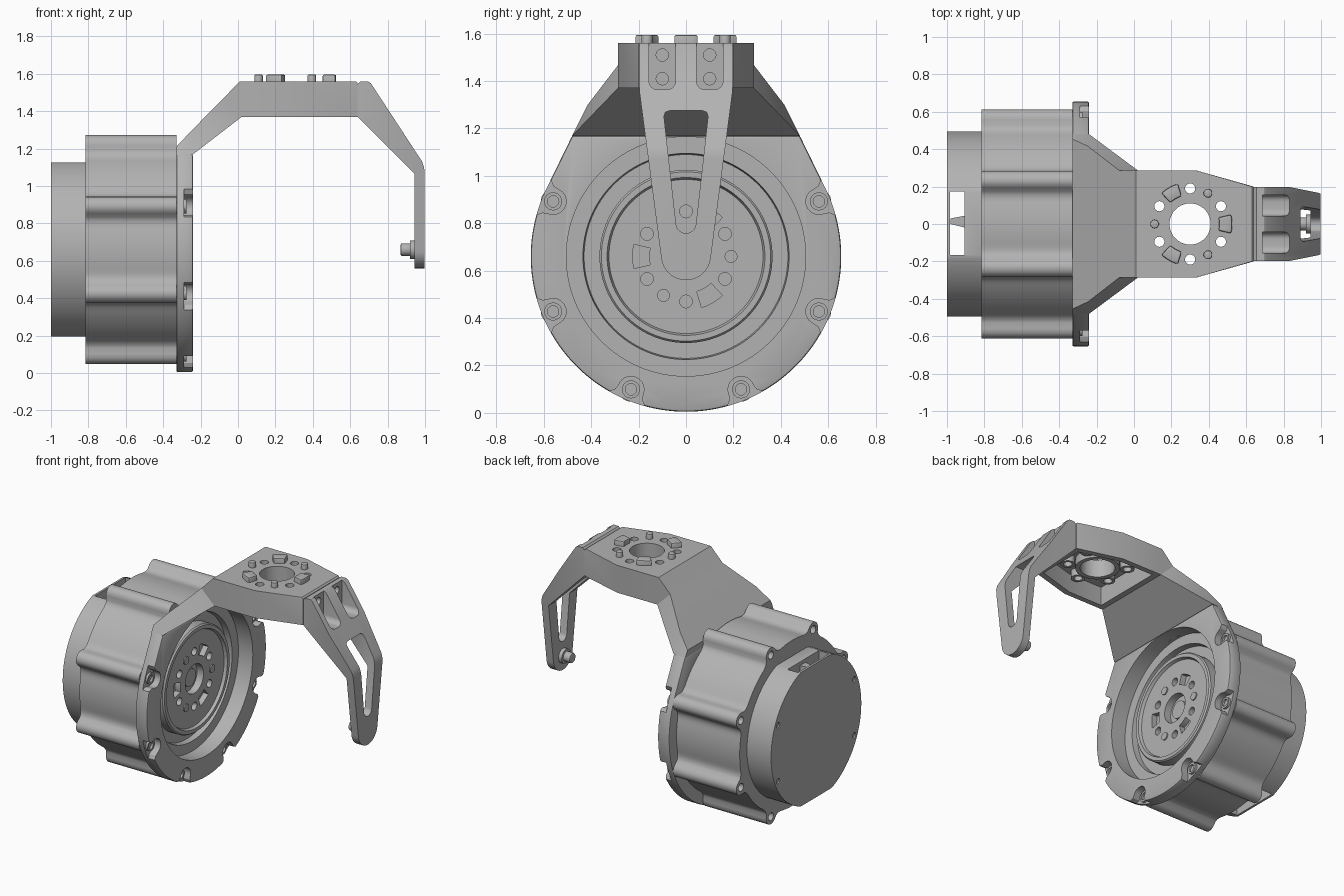
import bpy
import bmesh
from math import sin, cos, pi, radians, sqrt, exp
from mathutils import Matrix

cube = bpy.data.objects.get("Cube")
if cube:
    bpy.data.objects.remove(cube)

grey = bpy.data.materials.new("machined grey")
grey.use_nodes = True
grey.diffuse_color = (0.45, 0.45, 0.45, 1)
shader = next(n for n in grey.node_tree.nodes if n.type == 'BSDF_PRINCIPLED')
shader.inputs["Base Color"].default_value = grey.diffuse_color

AXIS_Z = 0.66      # height of the motor axis
BOLT_R = 0.607     # bolt circle of the housing
PATTERN_R = 0.19   # bolt circle of both mounting faces
HUB = (0, AXIS_Z)
TOP = (0.3, 0)     # centre of the top mounting face
LOBES = [22.5 + 45 * i for i in range(8)]


def make(name, bm):
    bmesh.ops.recalc_face_normals(bm, faces=bm.faces[:])
    mesh = bpy.data.meshes.new(name)
    bm.to_mesh(mesh)
    bm.free()
    obj = bpy.data.objects.new(name, mesh)
    mesh.materials.append(grey)
    bpy.context.collection.objects.link(obj)
    return obj


def prism(name, axis, points, start, end):
    """Extrude a flat outline along one axis."""
    def place(p, t):
        return {'x': (t, p[0], p[1]), 'y': (p[0], t, p[1]), 'z': (p[0], p[1], t)}[axis]
    bm = bmesh.new()
    low = [bm.verts.new(place(p, start)) for p in points]
    high = [bm.verts.new(place(p, end)) for p in points]
    bm.faces.new(low)
    bm.faces.new(high)
    for i in range(len(points)):
        j = (i + 1) % len(points)
        bm.faces.new((low[i], low[j], high[j], high[i]))
    return make(name, bm)


def hull(name, half):
    """Convex solid mirrored across the y = 0 plane."""
    bm = bmesh.new()
    for x, y, z in half:
        bm.verts.new((x, y, z))
        bm.verts.new((x, -y, z))
    result = bmesh.ops.convex_hull(bm, input=bm.verts[:])
    bmesh.ops.delete(bm, geom=result["geom_interior"], context='VERTS')
    bmesh.ops.dissolve_limit(bm, angle_limit=0.02, verts=bm.verts[:], edges=bm.edges[:])
    return make(name, bm)


def lathe(name, profile):
    """Spin an (x, radius) profile around the motor axis."""
    bm = bmesh.new()
    verts = [bm.verts.new((x, 0, r)) for x, r in profile]
    edges = [bm.edges.new(pair) for pair in zip(verts, verts[1:])]
    bmesh.ops.spin(bm, geom=verts + edges, cent=(0, 0, 0), axis=(1, 0, 0),
                   angle=2 * pi, steps=96)
    bmesh.ops.remove_doubles(bm, verts=bm.verts[:], dist=0.0001)
    bm.transform(Matrix.Translation((0, 0, AXIS_Z)))
    return make(name, bm)


def polar(centre, radius, degrees):
    a = radians(degrees)
    return (centre[0] + radius * cos(a), centre[1] + radius * sin(a))


def arc(centre, radius, first=0, last=360, steps=32):
    full = last - first == 360
    return [polar(centre, radius, first + (last - first) * i / steps)
            for i in range(steps + (not full))]


def cylinder(name, axis, centre, radius, start, end, steps=32):
    return prism(name, axis, arc(centre, radius, steps=steps), start, end)


def slot(centre, degrees):
    """Arc-shaped key of the mounting pattern."""
    return (arc(centre, 0.225, degrees - 13, degrees + 13, 6)
            + arc(centre, 0.155, degrees + 13, degrees - 13, 6))


def apply(obj, kind, **settings):
    mod = obj.modifiers.new(kind, kind)
    for key, value in settings.items():
        setattr(mod, key, value)
    bpy.context.view_layer.objects.active = obj
    bpy.ops.object.modifier_apply(modifier=mod.name)


def bevel(obj, width=0.01):
    apply(obj, 'BEVEL', width=width, segments=2, limit_method='ANGLE', angle_limit=radians(25))


def cut(obj, tool, operation='DIFFERENCE'):
    apply(obj, 'BOOLEAN', object=tool, operation=operation, solver='EXACT')
    bpy.data.objects.remove(tool)


# Housing with eight rounded bolt lobes
outline = []
for i in range(320):
    a = 2 * pi * i / 320
    d = (a % (pi / 4)) - pi / 8
    side = BOLT_R * sin(d)
    radius = 0.575 + 0.084 * exp(-(d / 0.085) ** 2)
    if abs(side) < 0.052:
        radius = max(radius, BOLT_R * cos(d) + sqrt(0.052 ** 2 - side ** 2))
    outline.append((radius * cos(a), AXIS_Z + radius * sin(a)))
housing = prism("motor_housing", 'x', outline, -0.815, -0.33)
cut(housing, cylinder("tool", 'x', HUB, 0.505, -0.48, -0.2, 96))
for a in LOBES:
    cut(housing, cylinder("tool", 'x', polar(HUB, BOLT_R, a), 0.027, -0.9, -0.77, 20))

# Rear cap with flats, a cable slot and four small screw holes
rear_cap = cylinder("rear_cap", 'x', HUB, 0.495, -1, -0.8, 128)
FLAT = [(y, AXIS_Z + z) for y, z in ((-0.6, -0.465), (0.6, -0.465), (0.6, 0.465), (-0.6, 0.465))]
cut(rear_cap, prism("tool", 'x', FLAT, -1.1, -0.7), 'INTERSECT')
cut(rear_cap, prism("tool", 'z', [(-0.985, -0.165), (-0.905, -0.165), (-0.905, 0.175),
                                  (-0.985, 0.175)], 0, 1.4))
for a in (25, 155, 205, 335):
    cut(rear_cap, cylinder("tool", 'x', polar(HUB, 0.46, a), 0.018, -1.1, -0.99, 16))
prism("cable_connector", 'z', [(-0.98, 0), (-0.9, -0.02), (-0.9, 0.045), (-0.98, 0.03)], 0.9, 1.1)

# Teardrop front flange with open bolt notches
edge = arc(HUB, 0.655, 25, -205, 110)
flange = prism("front_flange", 'x', edge + [(-0.48, 1.17), (0.48, 1.17)], -0.33, -0.24)
bevel(flange)
cut(flange, cylinder("tool", 'x', HUB, 0.505, -0.5, -0.1, 96))
notch = arc((BOLT_R, 0), 0.055, 90, 270, 14) + [
    (0.63, -0.06), (0.66, -0.09), (0.75, -0.09), (0.75, 0.09), (0.66, 0.09), (0.63, 0.06)]
for a in LOBES:
    if 60 < a < 120:
        continue
    c, s = cos(radians(a)), sin(radians(a))
    shape = [(u * c - v * s, AXIS_Z + u * s + v * c) for u, v in notch]
    cut(flange, prism("tool", 'x', shape, -0.29, -0.1))
    screw = cylinder("flange_screw", 'x', polar(HUB, BOLT_R, a), 0.038, -0.32, -0.275, 24)
    cut(screw, cylinder("tool", 'x', polar(HUB, BOLT_R, a), 0.024, -0.3, -0.2, 20))

# Output hub set back inside the flange
hub = lathe("output_hub", [
    (-0.52, 0), (-0.52, 0.52), (-0.35, 0.52), (-0.35, 0.435), (-0.39, 0.43), (-0.39, 0.365),
    (-0.325, 0.365), (-0.315, 0.357), (-0.315, 0.333), (-0.335, 0.325), (-0.335, 0.1),
    (-0.385, 0.1), (-0.385, 0.06), (-0.365, 0.06), (-0.365, 0)])
for a in range(30, 360, 60):
    cut(hub, cylinder("tool", 'x', polar(HUB, PATTERN_R, a), 0.027, -0.395, -0.2, 24))
for a in (60, 180, 300):
    cut(hub, prism("tool", 'x', slot(HUB, a), -0.375, -0.2))
for a in (0, 120, 240):
    cylinder("hub_screw", 'x', polar(HUB, PATTERN_R, a), 0.027, -0.36, -0.327, 24)

# Sloped shoulder from the flange up to the top plate
hull("bracket_shoulder", [
    (-0.33, 0.48, 1.165), (-0.24, 0.48, 1.17), (-0.33, 0.455, 1.21), (-0.245, 0.415, 1.3),
    (-0.08, 0.287, 1.467), (0.02, 0.287, 1.37)])

# Top plate, hollow underneath, with the mounting pattern
plate = hull("top_plate", [
    (-0.08, 0.287, 1.467), (0.02, 0.287, 1.37), (0.01, 0.287, 1.56),
    (0.33, 0.287, 1.37), (0.33, 0.287, 1.56), (0.64, 0.2, 1.37),
    (0.64, 0.2, 1.55), (0.63, 0.2, 1.56)])
cut(plate, hull("tool", [(x, y, z) for x, y in ((0.06, 0.25), (0.32, 0.25), (0.6, 0.17))
                         for z in (1.3, 1.5)]))
ring = cylinder("pilot_ring", 'z', TOP, 0.14, 1.44, 1.55, 64)
for part in (plate, ring):
    cut(part, cylinder("tool", 'z', TOP, 0.11, 1.2, 1.7, 64))
for a in range(30, 360, 60):
    spot = polar(TOP, PATTERN_R, a)
    boss = cylinder("screw_boss", 'z', spot, 0.045, 1.45, 1.55, 24)
    for part in (plate, boss):
        cut(part, cylinder("tool", 'z', spot, 0.027, 1.2, 1.7, 24))
for a in (0, 120, 240):
    bevel(prism("locating_key", 'z', slot(TOP, a), 1.52, 1.595), 0.008)
    bevel(cylinder("locating_pin", 'z', polar(TOP, PATTERN_R, a + 60), 0.023, 1.52, 1.595, 24), 0.005)

# Hanging arm: side profile trimmed by its front outline
arm = prism("hanging_arm", 'y', [
    (0.64, 1.545), (0.655, 1.56), (0.695, 1.56), (0.71, 1.55), (0.985, 1.13), (0.995, 1.1),
    (0.998, 1.07), (0.998, 0.5), (0.945, 0.5), (0.945, 1.065), (0.64, 1.37)], -0.3, 0.3)
tip = arc((0, 0.665), 0.105, 188, 352, 24)
cut(arm, prism("tool", 'x', tip + [(0.197, 1.36), (0.197, 1.7), (-0.197, 1.7), (-0.197, 1.36)],
               0.5, 1.2), 'INTERSECT')
window = arc((0, 0.8), 0.042, 190, 350, 10) + [
    (0.093, 1.25), (0.088, 1.268), (0.07, 1.275), (-0.07, 1.275), (-0.088, 1.268), (-0.093, 1.25)]
cut(arm, prism("tool", 'x', window, 0.5, 1.2))
for y in (-0.1, 0.1):
    pocket = arc((y - 0.02, 1.4), 0.036, 180, 270, 6) + arc((y + 0.02, 1.4), 0.036, 270, 360, 6)
    cut(arm, prism("tool", 'x', pocket + [(y + 0.056, 1.7), (y - 0.056, 1.7)], 0.688, 1.1))
    for z in (1.41, 1.51):
        cut(arm, cylinder("tool", 'x', (y, z), 0.026, 0.66, 0.9, 24))

# Pivot pin on the inside of the arm tip
cylinder("pivot_collar", 'x', HUB, 0.05, 0.92, 0.95)
bevel(cylinder("pivot_pin", 'x', HUB, 0.034, 0.87, 0.93), 0.006)

# Smooth round surfaces while keeping edges crisp
for obj in bpy.context.collection.objects:
    obj.select_set(obj.type == 'MESH' and grey.name in obj.data.materials)
bpy.context.view_layer.objects.active = arm
bpy.ops.object.shade_smooth_by_angle(angle=radians(28))
